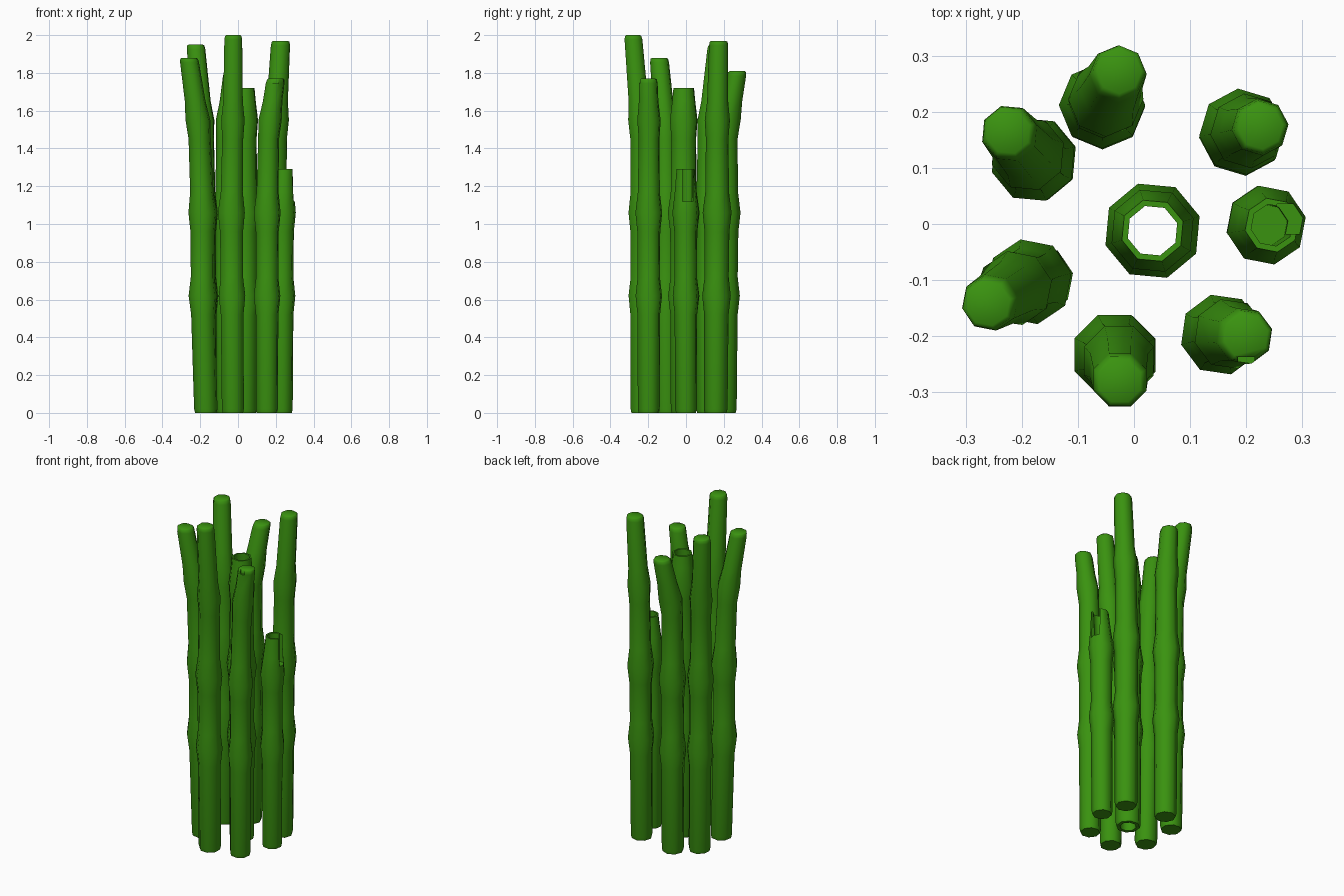
import bpy, bmesh, math

if "Cube" in bpy.data.objects:
    bpy.data.objects.remove(bpy.data.objects["Cube"])

SIDES = 8
green = bpy.data.materials.new("bamboo_green")
green.diffuse_color = (0.042, 0.29, 0.005, 1)
green.use_nodes = True
green.node_tree.nodes["Principled BSDF"].inputs["Base Color"].default_value = green.diffuse_color

# outer profile of a stalk: (height, radius) with swollen nodes
PROFILE = [(0, .058), (.02, .063), (.52, .065), (.62, .076), (.72, .064),
           (.96, .066), (1.06, .077), (1.17, .063), (1.45, .060),
           (1.55, .067), (1.65, .056)]


def centre(path, z):
    """Point on the bent centre line at height z."""
    for (z0, x0, y0), (z1, x1, y1) in zip(path, path[1:]):
        if z <= z1:
            t = (z - z0) / (z1 - z0)
            return x0 + (x1 - x0) * t, y0 + (y1 - y0) * t
    return path[-1][1:]


def stalk(name, path, top_r=.051, scale=1.0, turn=0.0, bore=None, floor=None):
    """Bent stalk; bore = inner radius, floor = bore bottom (None: open through)."""
    top = path[-1][0]
    rings = [(z, r * scale) for z, r in PROFILE if z < top - .06]
    if bore is None:
        rings += [(top - .025, top_r), (top - .006, top_r * .93), (top, top_r * .78)]
    else:
        rings += [(top, top_r), (top, bore)]
        if floor is None:
            rings += [(z, bore * 1.08) for z in (1.5, 1.0, .5)] + [(0, bore)]
        else:
            rings += [(floor, bore)]
    bm = bmesh.new()
    loops = []
    for z, r in rings:
        cx, cy = centre(path, z)
        loops.append([bm.verts.new((cx + r * math.cos(a), cy + r * math.sin(a), z))
                      for a in (turn + math.tau * i / SIDES for i in range(SIDES))])
    through = bore is not None and floor is None
    pairs = list(zip(loops, loops[1:]))
    if through:
        pairs.append((loops[-1], loops[0]))
    for a, b in pairs:
        for i in range(SIDES):
            j = (i + 1) % SIDES
            bm.faces.new((a[i], a[j], b[j], b[i]))
    if not through:
        bm.faces.new(loops[0][::-1])
        bm.faces.new(loops[-1])
    bmesh.ops.recalc_face_normals(bm, faces=bm.faces)
    mesh = bpy.data.meshes.new(name)
    bm.to_mesh(mesh)
    bm.free()
    mesh.materials.append(green)
    ob = bpy.data.objects.new(name, mesh)
    bpy.context.collection.objects.link(ob)
    return ob


def notch(ob, lo, hi):
    """Cut a box-shaped break out of a stalk."""
    size = [b - a for a, b in zip(lo, hi)]
    mid = [(a + b) / 2 for a, b in zip(lo, hi)]
    bpy.ops.mesh.primitive_cube_add(size=1, location=mid)
    cutter = bpy.context.object
    cutter.scale = size
    cutter.data.materials.append(green)
    mod = ob.modifiers.new("notch", 'BOOLEAN')
    mod.operation, mod.object, mod.solver = 'DIFFERENCE', cutter, 'EXACT'
    bpy.context.view_layer.objects.active = ob
    bpy.ops.object.modifier_apply(modifier=mod.name)
    bpy.data.objects.remove(cutter)


# closed stalks leaning outward around the bundle
stalks = [
    stalk("front_stalk", [(0, -.027, -.235), (1.06, -.035, -.233), (1.5, -.027, -.24),
                          (2.0, -.025, -.28)], turn=.39),
    stalk("front_left_stalk", [(0, -.17, -.1), (.62, -.187, -.103), (1.06, -.187, -.103),
                               (1.5, -.205, -.11), (1.88, -.26, -.142)], turn=.2),
    stalk("back_left_stalk", [(0, -.172, .115), (1.1, -.18, .115), (1.5, -.185, .12),
                              (1.95, -.224, .164)], turn=.3),
    stalk("back_stalk", [(0, -.055, .205), (1.1, -.057, .212), (1.5, -.055, .213),
                         (1.81, -.026, .272)]),
    stalk("back_right_stalk", [(0, .19, .157), (1.1, .193, .165), (1.5, .2, .165),
                               (1.97, .226, .173)], turn=.1),
    stalk("front_right_stalk", [(0, .153, -.197), (1.1, .155, -.197), (1.5, .163, -.195),
                                (1.77, .2, -.2)], scale=.95, turn=.25),
]
# small chip in the front right stalk's rim
notch(stalks[-1], (.185, -.3, 1.745), (.215, -.237, 1.8))

# hollow stalk in the middle, open at both ends
stalks.append(stalk("centre_stalk", [(0, .033, -.012), (1.72, .033, -.012)], top_r=.057,
                    scale=1.14, turn=.3, bore=.046))

# short broken stalk with a hollow top
short = stalk("short_right_stalk", [(0, .232, 0), (1.1, .236, -.002), (1.29, .246, -.002)],
              top_r=.049, scale=.93, turn=.2, bore=.038, floor=1.1)
notch(short, (.255, -.018, 1.12), (.35, .036, 1.4))
stalks.append(short)

# soft shading with crisp broken edges
bpy.ops.object.select_all(action='DESELECT')
for ob in stalks:
    ob.select_set(True)
bpy.context.view_layer.objects.active = stalks[0]
bpy.ops.object.shade_smooth_by_angle(angle=math.radians(65))
